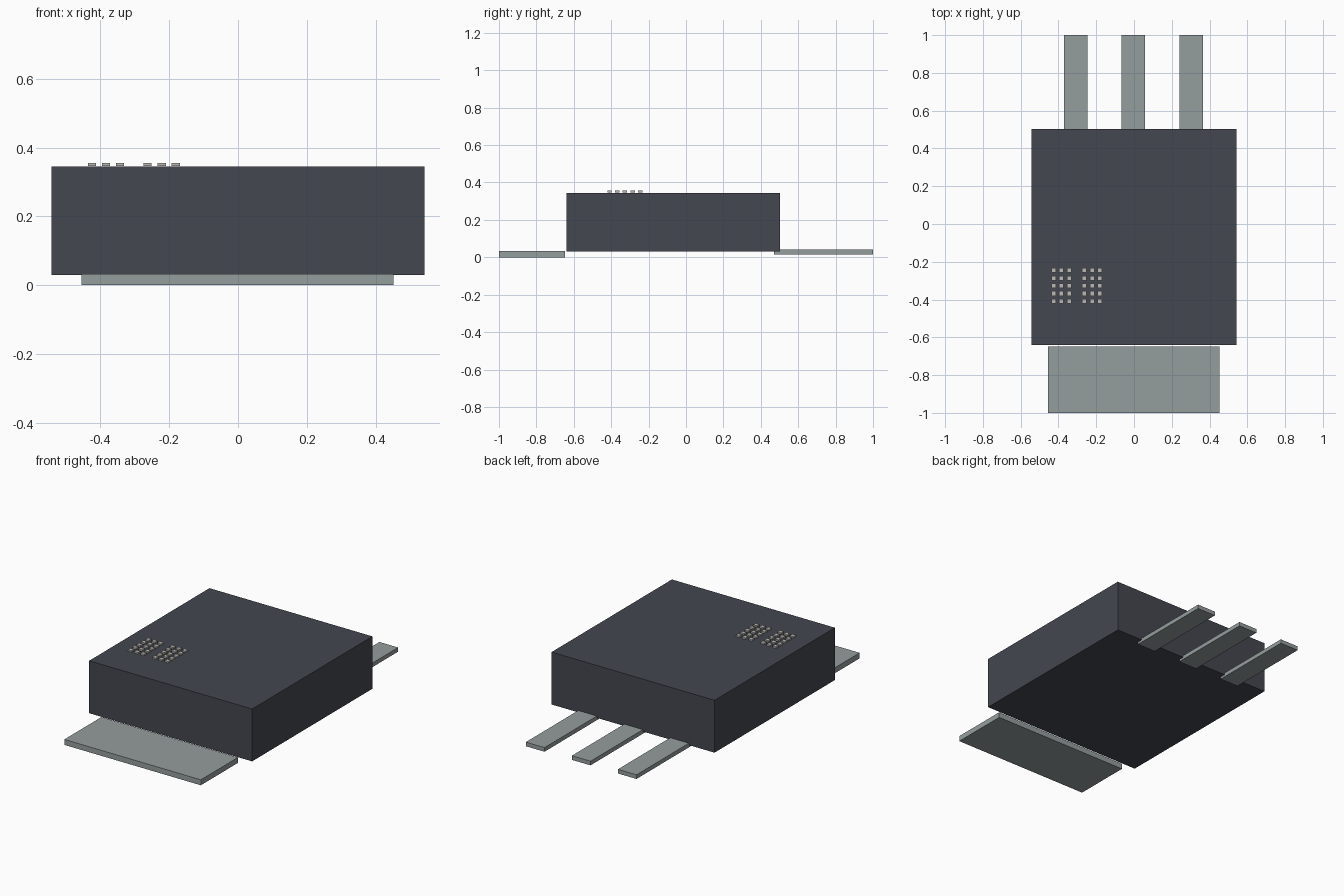
import bpy
import bmesh
from mathutils import Matrix, Vector

cube = bpy.data.objects.get("Cube")
if cube:
    bpy.data.objects.remove(cube, do_unlink=True)


def make_material(name, rgb):
    mat = bpy.data.materials.new(name)
    mat.use_nodes = True
    colour = (*rgb, 1.0)
    mat.diffuse_color = colour
    bsdf = next(n for n in mat.node_tree.nodes if n.type == 'BSDF_PRINCIPLED')
    bsdf.inputs["Base Color"].default_value = colour
    return mat


def make_boxes(name, boxes, mat):
    """One object made of boxes, each given by its low and high corner."""
    bm = bmesh.new()
    for low, high in boxes:
        low, high = Vector(low), Vector(high)
        place = Matrix.Translation((low + high) / 2) @ Matrix.Diagonal((*(high - low), 1))
        bmesh.ops.create_cube(bm, size=1, matrix=place)
    mesh = bpy.data.meshes.new(name)
    bm.to_mesh(mesh)
    bm.free()
    mesh.materials.append(mat)
    obj = bpy.data.objects.new(name, mesh)
    bpy.context.collection.objects.link(obj)
    return obj


plastic = make_material("dark_slate_plastic", (0.056, 0.063, 0.08))
metal = make_material("grey_metal", (0.3, 0.337, 0.337))
pale = make_material("pale_grey_paint", (0.5, 0.49, 0.46))

# Moulded package body
TOP = 0.345
make_boxes("package_body", [((-0.542, -0.64, 0.03), (0.542, 0.503, TOP))], plastic)

# Wide mounting tab at the front
make_boxes("mounting_tab", [((-0.455, -1, 0), (0.453, -0.648, 0.033))], metal)

# Three flat leads at the back
for side, x in (("right", -0.309), ("middle", -0.003), ("left", 0.303)):
    make_boxes(side + "_lead", [((x - 0.062, 0.47, 0.016), (x + 0.062, 1, 0.041))], metal)

# Two plain grids of square dots on the top face
PITCH, HALF = 0.041, 0.012
for name, start in (("outer_dot_grid", -0.425), ("inner_dot_grid", -0.263)):
    dots = []
    for column in range(3):
        for row in range(5):
            x, y = start + column * PITCH, -0.245 - row * PITCH
            dots.append(((x - HALF, y - HALF, TOP + 0.002), (x + HALF, y + HALF, TOP + 0.011)))
    make_boxes(name, dots, pale)
